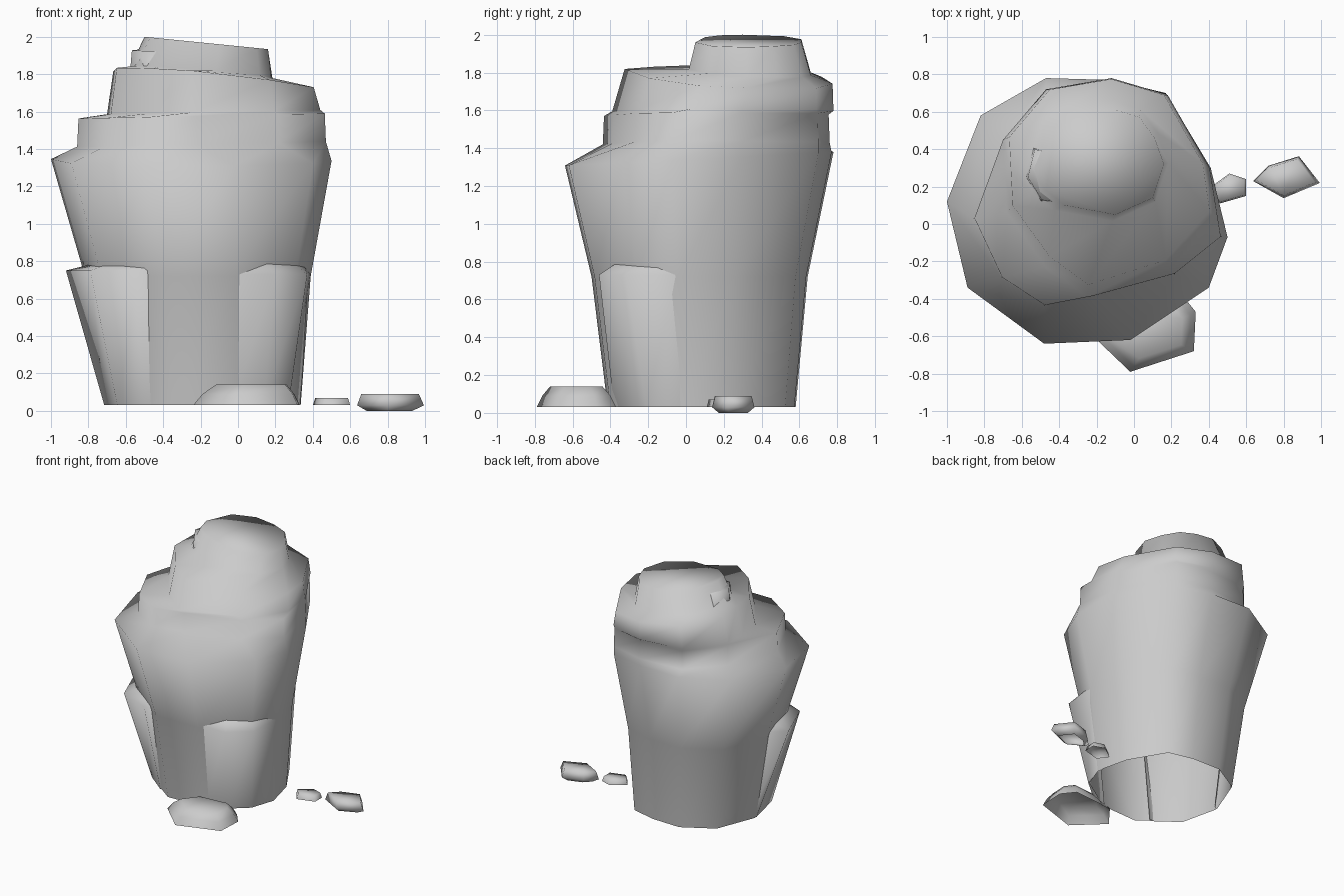
import bpy

cube = bpy.data.objects.get("Cube")
if cube:
    bpy.data.objects.remove(cube, do_unlink=True)

stone = bpy.data.materials.new("stone_grey")
stone.use_nodes = True
GREY = (0.6, 0.6, 0.6, 1)
stone.diffuse_color = GREY
stone.node_tree.nodes["Principled BSDF"].inputs["Base Color"].default_value = GREY


def ring(outline, z, size=1.0, centre=(0, 0), tilt=(0, 0), shift=(0, 0)):
    """Scale an outline about its centre and lay it on a tilted plane."""
    points = []
    for x, y in outline:
        px = centre[0] + (x - centre[0]) * size + shift[0]
        py = centre[1] + (y - centre[1]) * size + shift[1]
        points.append((px, py, z + tilt[0] * px + tilt[1] * py))
    return points


def loft(name, rings, closed=True):
    """Skin matching rings from the bottom up; closed lofts get a top face."""
    n = len(rings[0])
    verts = [p for r in rings for p in r]
    faces = []
    for k in range(len(rings) - 1):
        low, high = k * n, (k + 1) * n
        for i in range(n if closed else n - 1):
            j = (i + 1) % n
            faces.append((low + i, low + j, high + j, high + i))
    if closed:
        faces.append(tuple(range(len(verts) - n, len(verts))))
    mesh = bpy.data.meshes.new(name)
    mesh.from_pydata(verts, [], faces)
    mesh.materials.append(stone)
    mesh.shade_smooth()
    obj = bpy.data.objects.new(name, mesh)
    bpy.context.collection.objects.link(obj)


# Main boulder: flared trunk, overhanging rim, two set-back tiers and a knob
rim = [(-1, .12), (-.89, -.34), (-.48, -.64), (-.02, -.62), (.4, -.34), (.5, -.07),
       (.41, .3), (.17, .7), (-.12, .77), (-.47, .78), (-.82, .58)]
step = [(-.86, .03), (-.71, -.29), (-.48, -.44), (-.22, -.39), (.22, -.27), (.47, -.07),
        (.41, .3), (.17, .7), (-.12, .76), (-.47, .72), (-.7, .45)]
crown = [(-.69, .25), (-.68, .06), (-.47, -.23), (-.25, -.39), (.19, -.25), (.44, .03),
         (.4, .3), (.18, .69), (-.12, .78), (-.47, .72), (-.7, .45)]
knob = [(-.5, .3), (-.47, .18), (-.37, .1), (-.1, .05), (.1, .14), (.16, .32),
        (.11, .46), (.03, .57), (-.1, .61), (-.26, .61), (-.42, .52)]
mid = (-.25, .08)
top = (-.15, .2)
loft("boulder_body", [
    ring(rim, .03, .7, mid, shift=(.06, .01)),
    ring(rim, .72, .805, mid, shift=(.035, 0)),
    ring(rim, 1.34, tilt=(0, .05)),
    ring(step, 1.43, tilt=(.02, 0)),
    ring(step, 1.58, .99, top, tilt=(.02, 0)),
    ring(crown, 1.6, tilt=(.02, 0)),
    ring(crown, 1.775, .94, top, tilt=(-.1, -.06), shift=(0, .03)),
    ring(knob, 1.81, 1.15, (0, .28), tilt=(-.08, -.05)),
    ring(knob, 1.95, tilt=(-.1, 0)),
])

# Chip leaning on the knob
chip = [(-.58, .25), (-.5, .12), (-.37, .1), (-.38, .38), (-.54, .41)]
loft("summit_chip", [ring(chip, 1.78), ring(chip, 1.92, .93, (-.4, .25), tilt=(0, .03))])

# Raised slabs on the lower trunk: foot, lip, then back into the trunk
loft("left_slab", [
    ring([(-.68, .13), (-.715, .1), (-.645, -.2), (-.48, -.33), (-.43, -.33)], .03),
    ring([(-.76, .14), (-.92, -.03), (-.79, -.36), (-.53, -.47), (-.45, -.43)], .75),
    ring([(-.72, .1), (-.76, -.02), (-.68, -.22), (-.5, -.36), (-.45, -.38)], .79),
], closed=False)
loft("right_slab", [
    ring([(-.03, -.38), (.14, -.32), (.27, -.21), (.33, -.03), (.32, .02)], .03),
    ring([(-.03, -.46), (.2, -.46), (.37, -.32), (.385, -.05), (.34, .03)], .73),
    ring([(-.02, -.44), (.15, -.37), (.3, -.25), (.35, -.05), (.33, .02)], .79),
], closed=False)

# Loose stones on the ground
big = [(-.24, -.58), (-.02, -.79), (.32, -.68), (.33, -.47), (.25, -.37), (-.1, -.4)]
loft("large_loose_stone", [
    ring(big, .03), ring(big, .09, .86, (.12, -.58)), ring(big, .14, .66, (.12, -.58))])
flat = [(.64, .23), (.8, .14), (.99, .22), (.88, .36), (.72, .31)]
loft("medium_loose_stone", [
    ring(flat, 0, .7, (.8, .25)), ring(flat, .03, 1.02, (.8, .25)),
    ring(flat, .09, .88, (.8, .25))])
small = [(.4, .19), (.46, .11), (.6, .15), (.6, .24), (.51, .27)]
loft("small_loose_stone", [ring(small, .03), ring(small, .07, .87, (.5, .19))])
